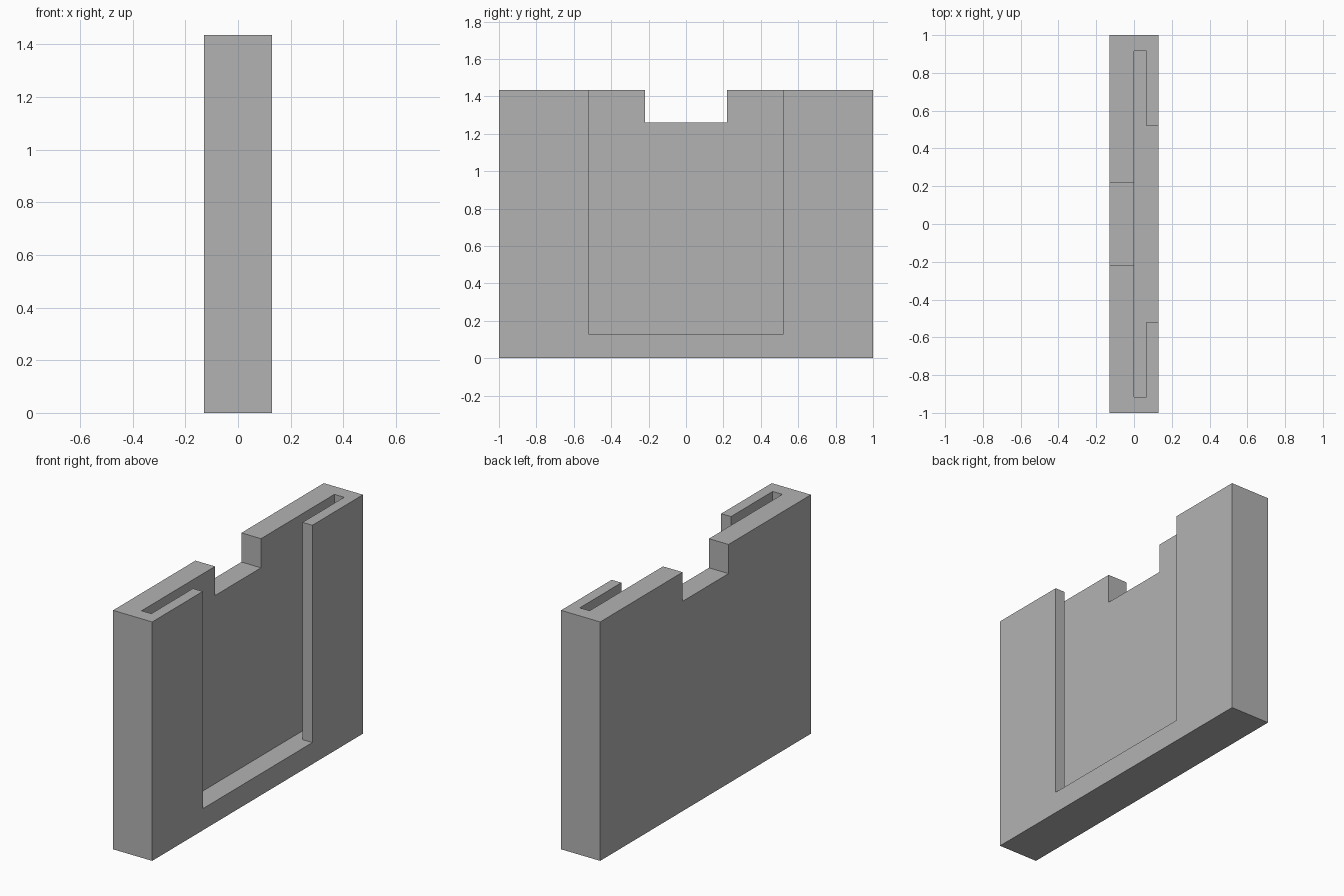
import bpy
import bmesh

cube = bpy.data.objects.get("Cube")
if cube:
    bpy.data.objects.remove(cube, do_unlink=True)

HALF_T, HALF_W, HEIGHT = 0.13, 1.0, 1.435
FLOOR, LIP = 0.13, 0.065          # pocket floor height, front lip inner face
SLOT_W, OPENING_W = 0.915, 0.52   # half widths
NOTCH_W, NOTCH_Z = 0.218, 1.26
OVER = 0.2                        # cutter overshoot

grey = bpy.data.materials.new("plain grey")
grey.use_nodes = True
colour = (0.45, 0.45, 0.45, 1)
grey.diffuse_color = colour
grey.node_tree.nodes["Principled BSDF"].inputs["Base Color"].default_value = colour


def prism(name, plan, z0, z1):
    """Extrude a counter-clockwise plan outline from z0 up to z1."""
    bm = bmesh.new()
    face = bm.faces.new([bm.verts.new((x, y, z0)) for x, y in plan])
    top = bmesh.ops.extrude_face_region(bm, geom=[face])["geom"]
    verts = [g for g in top if isinstance(g, bmesh.types.BMVert)]
    bmesh.ops.translate(bm, verts=verts, vec=(0, 0, z1 - z0))
    bmesh.ops.recalc_face_normals(bm, faces=bm.faces[:])
    mesh = bpy.data.meshes.new(name)
    bm.to_mesh(mesh)
    bm.free()
    mesh.materials.append(grey)
    obj = bpy.data.objects.new(name, mesh)
    bpy.context.collection.objects.link(obj)
    return obj


def rect(x0, x1, w):
    return [(x0, -w), (x1, -w), (x1, w), (x0, w)]


def cut(target, cutter):
    mod = target.modifiers.new(cutter.name, "BOOLEAN")
    mod.operation, mod.solver, mod.object = "DIFFERENCE", "EXACT", cutter
    bpy.context.view_layer.objects.active = target
    bpy.ops.object.modifier_apply(modifier=mod.name)
    bpy.data.objects.remove(cutter, do_unlink=True)


# Solid holder block
holder = prism("card_holder", rect(-HALF_T, HALF_T, HALF_W), 0, HEIGHT)

# T-shaped pocket: wide slot behind the lips, narrower window through the front
pocket = [(0, -SLOT_W), (LIP, -SLOT_W), (LIP, -OPENING_W), (OVER, -OPENING_W),
          (OVER, OPENING_W), (LIP, OPENING_W), (LIP, SLOT_W), (0, SLOT_W)]
cut(holder, prism("pocket_cutter", pocket, FLOOR, HEIGHT + OVER))

# Finger notch in the top of the back wall
cut(holder, prism("notch_cutter", rect(-OVER, LIP / 2, NOTCH_W), NOTCH_Z, HEIGHT + OVER))
